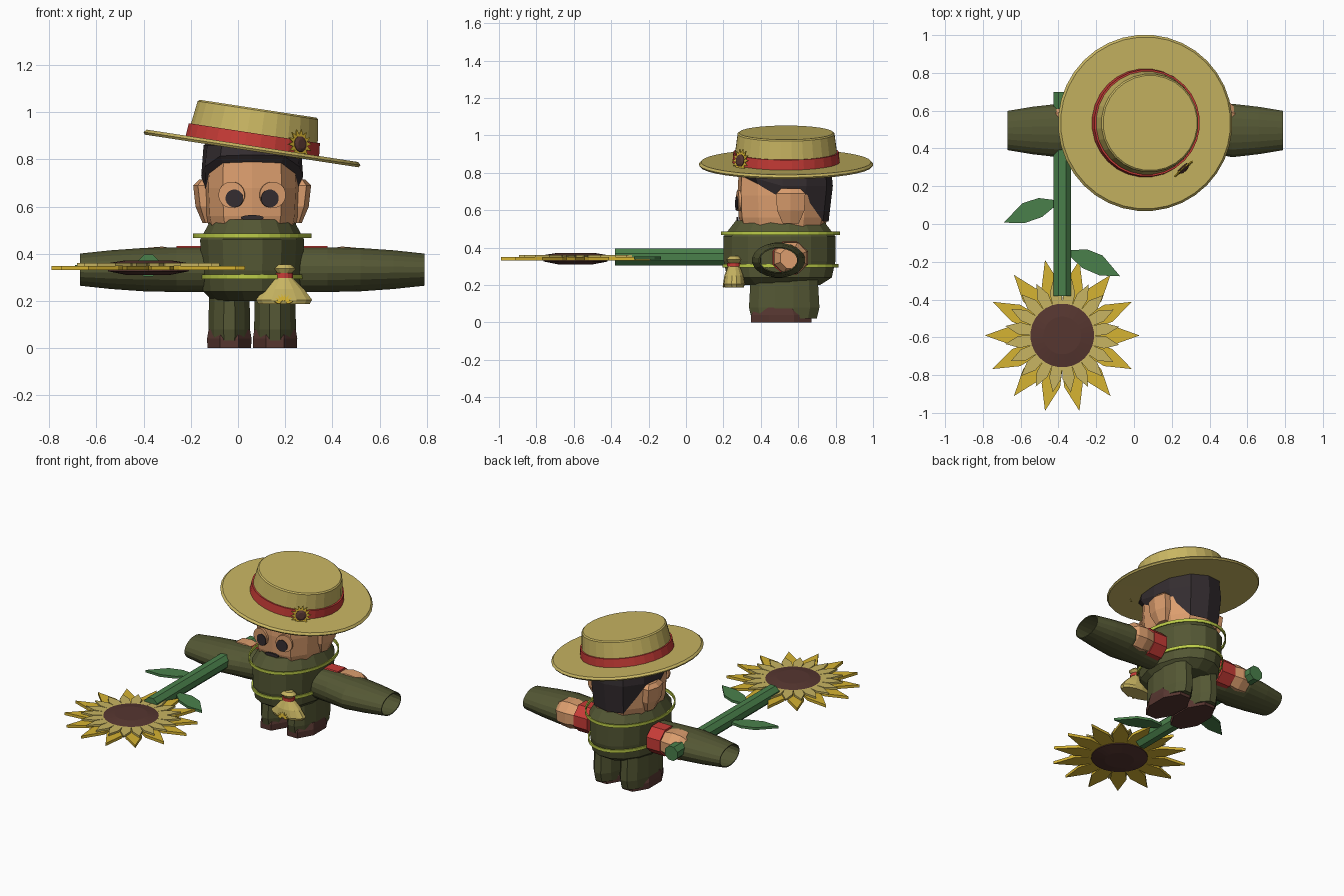
import bpy, bmesh, math
from mathutils import Matrix, Vector

cube = bpy.data.objects.get("Cube")
if cube:
    bpy.data.objects.remove(cube)

CX, CY = 0.06, 0.5          # body axis


def material(name, r, g, b):
    lin = [((c / 255 + 0.055) / 1.055) ** 2.4 for c in (r, g, b)] + [1]
    m = bpy.data.materials.new(name)
    m.use_nodes = True
    m.diffuse_color = lin
    m.node_tree.nodes["Principled BSDF"].inputs["Base Color"].default_value = lin
    return m


OLIVE = material("olive cloth", 84, 87, 52)
STRAW = material("straw", 200, 181, 98)
GOLD = material("gold petal", 214, 179, 50)
RED = material("red", 200, 60, 55)
SKIN = material("skin", 220, 158, 110)
DARK = material("dark hair", 52, 45, 48)
BROWN = material("brown", 86, 54, 48)
GREEN = material("leaf green", 74, 128, 75)
LIME = material("lime band", 188, 204, 72)


def finish(name, bm, mat, matrix=None):
    bmesh.ops.recalc_face_normals(bm, faces=bm.faces)
    if matrix:
        bm.transform(matrix)
    mesh = bpy.data.meshes.new(name)
    bm.to_mesh(mesh)
    bm.free()
    mesh.materials.append(mat)
    ob = bpy.data.objects.new(name, mesh)
    bpy.context.collection.objects.link(ob)
    return ob


def loft(name, rings, mat, caps=True, close=False, matrix=None):
    """Skin a list of equal-length point rings."""
    bm = bmesh.new()
    vs = [[bm.verts.new(p) for p in r] for r in rings]
    n = len(vs[0])
    pairs = list(zip(vs, vs[1:])) + ([(vs[-1], vs[0])] if close else [])
    for a, b in pairs:
        for i in range(n):
            j = (i + 1) % n
            bm.faces.new((a[i], a[j], b[j], b[i]))
    if caps and not close:
        bm.faces.new(vs[0])
        bm.faces.new(vs[-1])
    return finish(name, bm, mat, matrix)


def ring(h, ra, rb, c=(0, 0), n=16, axis="z", turn=0.5):
    """Ellipse at height h on an axis; c is its centre in the other two."""
    out = []
    for i in range(n):
        t = math.tau * (i + turn) / n
        a, b = c[0] + ra * math.cos(t), c[1] + rb * math.sin(t)
        out.append({"z": (a, b, h), "x": (h, a, b), "y": (a, h, b)}[axis])
    return out


def lathe(name, profile, mat, n=32, matrix=None, **kw):
    return loft(name, [ring(z, r, r, n=n) for r, z in profile], mat, matrix=matrix, **kw)


def plates(name, outlines, thick, mat, matrix=None):
    """Thin prisms from flat outlines."""
    bm = bmesh.new()
    for pts in outlines:
        lo = [bm.verts.new((x, y, -thick / 2)) for x, y in pts]
        hi = [bm.verts.new((x, y, thick / 2)) for x, y in pts]
        bm.faces.new(lo)
        bm.faces.new(hi)
        for i in range(len(pts)):
            j = (i + 1) % len(pts)
            bm.faces.new((lo[i], lo[j], hi[j], hi[i]))
    return finish(name, bm, mat, matrix)


def petals(count, r0, rm, r1, w, start=0.0, arc=math.tau):
    out = []
    for i in range(count):
        t = start + arc * i / count
        c, s = math.cos(t), math.sin(t)
        shape = [(r0, -w * .7), (rm, -w), (r1, 0), (rm, w), (r0, w * .7)]
        out.append([(x * c - y * s, x * s + y * c) for x, y in shape])
    return out


def facing(point, direction):
    return Matrix.Translation(point) @ Vector(direction).to_track_quat("Z", "Y").to_matrix().to_4x4()


# Torso and its two loose bands
loft("torso", [ring(z, a, b, (CX, CY)) for z, a, b in (
    (.2, .17, .22), (.24, .212, .285), (.33, .218, .305), (.46, .225, .305), (.545, .178, .238))], OLIVE)
for name, z, a, b in (("upper_band", .477, .252, .32), ("lower_band", .303, .225, .312)):
    loft(name, [ring(z + dz, a + d, b + d, (CX, CY + .005), 32) for dz, d in (
        (-.01, 0), (.01, 0), (.01, -.008), (-.01, -.008))], LIME, close=True)

# Legs, boots, sleeves, cuffs, hands, ears and eyes on both sides
for s, side in ((1, "left"), (-1, "right")):
    lx = CX + s * .097
    loft(side + "_leg", [ring(z, a, b, (lx, .525), 12) for z, a, b in (
        (.02, .088, .18), (.08, .092, .195), (.25, .088, .185))], OLIVE)
    loft(side + "_boot", [ring(z, a, b, (lx, .51), 8) for z, a, b in (
        (0, .1, .175), (.04, .102, .175), (.08, .095, .15))], BROWN)
    loft(side + "_sleeve", [ring(CX + s * d, a, b, (.495, .333), 20, "x") for d, a, b in (
        (.17, .09, .095), (.32, .115, .096), (.46, .143, .093), (.6, .127, .083), (.73, .105, .069),
        (.73, .099, .063), (.6, .12, .076), (.46, .134, .084), (.3, .1, .084))], OLIVE, caps=False)
    loft(side + "_cuff", [ring(CX + s * d, .1, .095, (.555, .345), 8, "x") for d in (.22, .32)], RED)
    loft(side + "_hand", [ring(CX + s * d, a, b, (.56, .345), 8, "x") for d, a, b in (
        (.31, .085, .08), (.38, .1, .093), (.44, .094, .088), (.48, .06, .06))], SKIN)
    loft(side + "_ear", [ring(z, a, b, (CX + s * x, .56), 6, turn=0) for z, x, a, b in (
        (.53, .185, .025, .05), (.6, .2, .04, .085), (.69, .21, .04, .09), (.715, .2, .025, .06))], SKIN)
    out = (s * .15, -1, 0)
    ex = CX + s * .075
    lathe(side + "_eyelid", [(.056, -.01), (.056, .004)], SKIN, 20, facing((ex - s * -.012, .279, .65), out))
    lathe(side + "_eye", [(.038, -.01), (.038, .004)], DARK, 16, facing((ex, .272, .635), out))


# Head: faceted outline scaled by height
HALF = [(0, -.24), (.125, -.222), (.185, -.13), (.2, 0), (.185, .12), (.11, .22), (0, .25)]
OUTLINE = HALF + [(-x, y) for x, y in HALF[-2:0:-1]]


def head_ring(z, k, heights=None):
    return [(CX + x * k, .515 + y * k, heights[i] if heights else z) for i, (x, y) in enumerate(OUTLINE)]


loft("head", [head_ring(z, k) for z, k in ((.5, .9), (.56, .97), (.68, 1), (.86, .96))], SKIN)
loft("mouth", [ring(y, .05, .012, (CX, .553), 10, "y") for y in (.27, .282)], DARK)

# Hair: shell with a lower edge that dips at the sideburns and back
edge = [.79, .785, .74, .65, .68, .54, .54]
edge += edge[-2:0:-1]
middle = [max(e, .7) + .03 for e in edge]
loft("hair", [head_ring(0, .99, edge), head_ring(0, 1.08, middle), head_ring(.86, 1.03), head_ring(.89, .8)],
     DARK, caps=False)

# Tilted straw hat
hat = Matrix.Translation((CX, .535, .85)) @ Matrix.Rotation(math.radians(8.7), 4, "Y")
lathe("hat_brim", [(.2, -.012), (.46, -.014), (.467, -.004), (.455, .008), (.2, .008)], STRAW, 36, hat)
lathe("hat_crown", [(.282, 0), (.26, .16), (.252, .167)], STRAW, 28, hat)
lathe("hat_ribbon", [(.288, .006), (.283, .062), (.27, .062)], RED, 28, hat, caps=False)

# Flower badge on the ribbon
badge = facing((.262, .292, .865), (.65, -.76, .1))
plates("badge_petals", petals(14, .02, .04, .065, .009), .006, GOLD, badge)
lathe("badge_centre", [(.034, -.012), (.034, .006), (.02, .014)], BROWN, 12, badge)

# Pouch with a tie and a half-flower emblem
pouch = (.195, .257)
loft("pouch", [ring(z, a, b, pouch, 14) for z, a, b in (
    (.188, .112, .052), (.205, .122, .058), (.25, .088, .052), (.3, .036, .032),
    (.318, .032, .03), (.337, .052, .042), (.355, .03, .025))], STRAW)
loft("pouch_tie", [ring(z, .04, .037, pouch, 14) for z in (.298, .318)], RED)
emblem = facing((.193, .2, .19), (0, -1, .15))
plates("emblem_petals", petals(8, .012, .022, .042, .006, .2, math.pi), .008, GOLD, emblem)

# Large sunflower carried flat
FX, FY, FZ = -.38, -.59, .34
flower = Matrix.Translation((FX, FY, FZ))
plates("outer_petals", petals(14, .12, .27, .41, .05), .018, GOLD, flower)
plates("inner_petals", petals(20, .12, .23, .305, .032, .15), .012, STRAW,
       Matrix.Translation((FX, FY, FZ + .015)))
lathe("sunflower_centre", [(.09, -.03), (.172, -.014), (.175, .02), (.1, .032)], BROWN, 28, flower)
loft("sunflower_stem", [ring(y, .05, .05, (FX, .35), 8, "y") for y in (-.38, .7)], GREEN)

# Leaves along the stem
LEAF = [(0, -.012), (.08, -.055), (.17, -.06), (.3, 0), (.2, .042), (.1, .045), (0, .012)]
for name, x, y, turn, flip in (("right_leaf", -.41, .115, 201, 1), ("left_leaf", -.345, -.15, -25, -1)):
    shape = [(a, b * flip) for a, b in LEAF]
    plates(name, [shape], .016, GREEN,
           Matrix.Translation((x, y, .345)) @ Matrix.Rotation(math.radians(turn), 4, "Z"))
